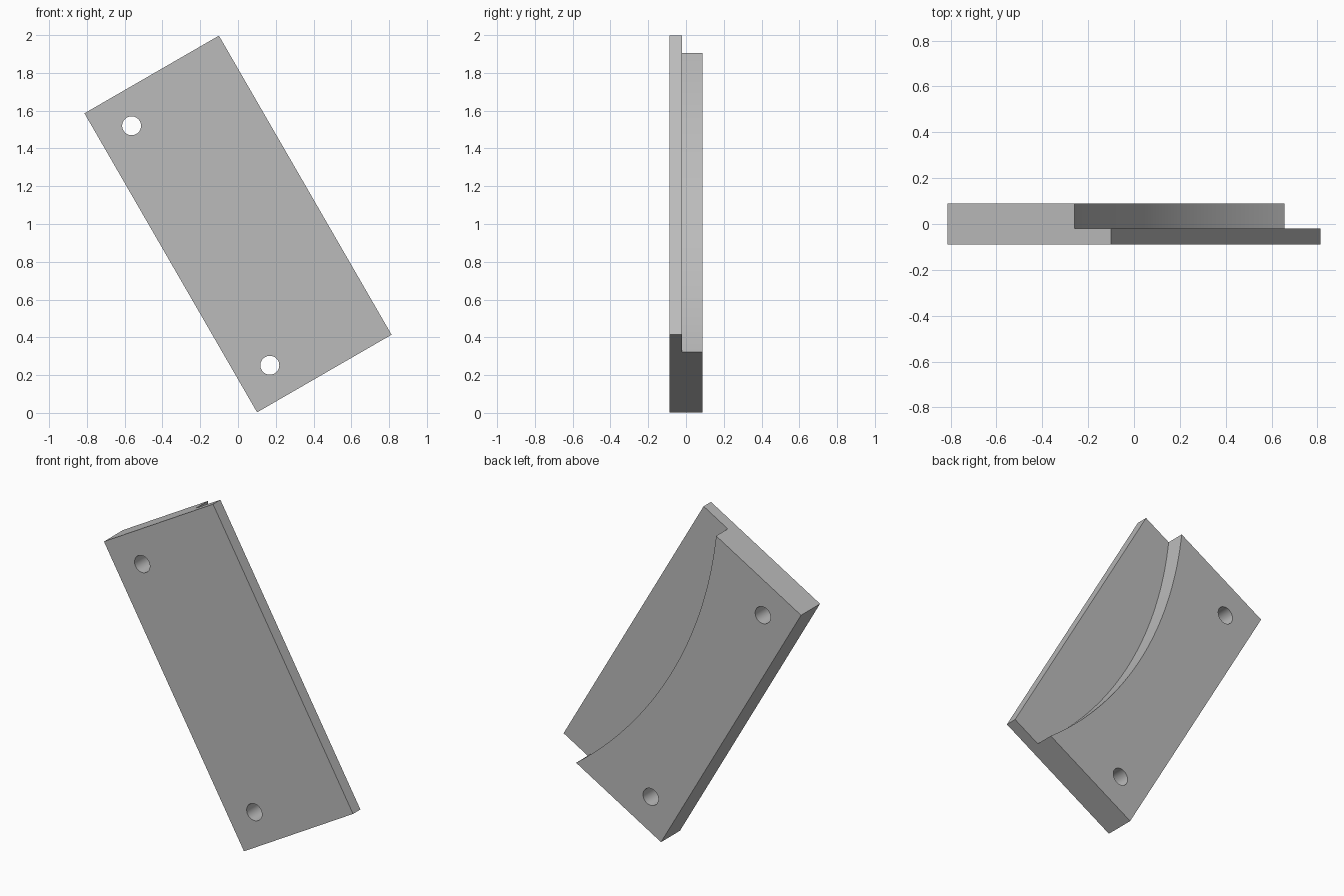
import bpy
import math
from mathutils import Matrix

if "Cube" in bpy.data.objects:
    bpy.data.objects.remove(bpy.data.objects["Cube"], do_unlink=True)

WIDTH, DEPTH, LENGTH = 0.822, 0.177, 1.828
STEP_Y = -0.02                    # back of the thin front layer
ARC_END, SAGITTA = 0.229, 0.19    # curved shoulder, across the width
RADIUS = ((LENGTH / 2) ** 2 + SAGITTA ** 2) / (2 * SAGITTA)

# Material
grey = bpy.data.materials.new("plain_grey")
grey.use_nodes = True
colour = (0.5, 0.5, 0.5, 1)
grey.diffuse_color = colour
grey.node_tree.nodes["Principled BSDF"].inputs["Base Color"].default_value = colour


def cylinder(name, x, y, z, radius, depth, sides):
    """Cylinder along y, used as a cutter."""
    bpy.ops.mesh.primitive_cylinder_add(
        vertices=sides, radius=radius, depth=depth,
        location=(x, y, z), rotation=(math.pi / 2, 0, 0))
    ob = bpy.context.object
    ob.name = name
    ob.hide_render = True
    return ob


# Solid slab
bpy.ops.mesh.primitive_cube_add(size=1)
plate = bpy.context.object
plate.name = "stepped_plate"
plate.data.transform(Matrix.Diagonal((WIDTH, DEPTH, LENGTH, 1)))
plate.data.materials.append(grey)

# Curved recess on the back and two bolt holes
cutters = [cylinder("recess_cutter", ARC_END - SAGITTA + RADIUS, STEP_Y + 0.5, 0,
                    RADIUS, 1, 360)]
for z in (-0.732, 0.732):
    cutters.append(cylinder("hole_cutter", -0.228, 0, z, 0.05, 1, 48))

bpy.context.view_layer.objects.active = plate
for cutter in cutters:
    mod = plate.modifiers.new("cut", "BOOLEAN")
    mod.operation = "DIFFERENCE"
    mod.solver = "EXACT"
    mod.object = cutter
    bpy.ops.object.modifier_apply(modifier=mod.name)
    bpy.data.objects.remove(cutter, do_unlink=True)

# Smooth curved walls, sharp corners
bpy.ops.object.select_all(action="DESELECT")
plate.select_set(True)
bpy.ops.object.shade_smooth_by_angle(angle=math.radians(20))

# Tilt and stand on the ground
plate.rotation_euler = (0, math.radians(-30), 0)
plate.location = (0, 0, 1)
